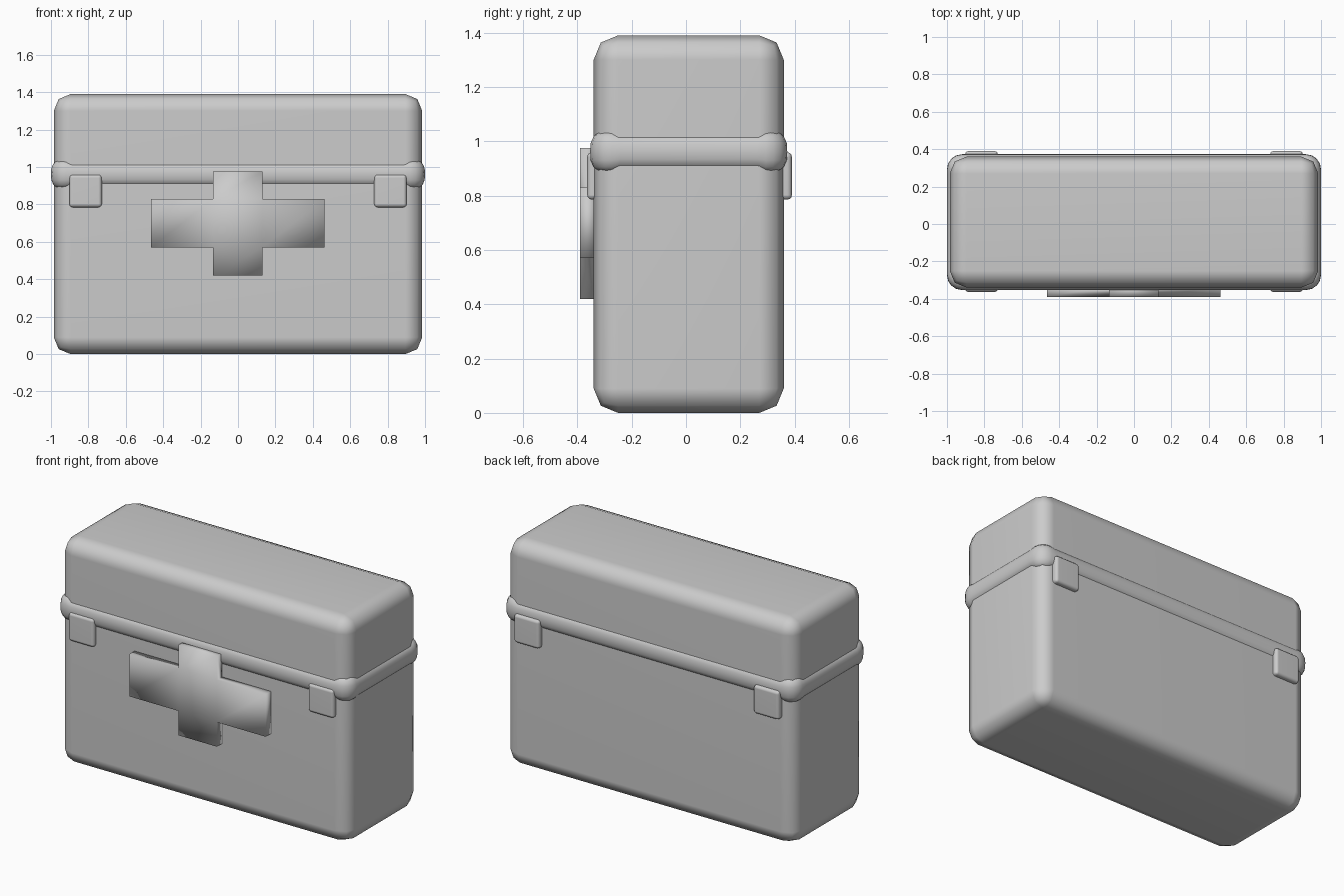
import bpy, bmesh, math

if "Cube" in bpy.data.objects:
    bpy.data.objects.remove(bpy.data.objects["Cube"])

grey = bpy.data.materials.new("light_grey")
grey.diffuse_color = (0.6, 0.6, 0.6, 1)
grey.use_nodes = True
grey.node_tree.nodes["Principled BSDF"].inputs["Base Color"].default_value = grey.diffuse_color


def finish(name, bm, smooth=True):
    bmesh.ops.recalc_face_normals(bm, faces=bm.faces)
    me = bpy.data.meshes.new(name)
    bm.to_mesh(me)
    bm.free()
    me.materials.append(grey)
    for p in me.polygons:
        p.use_smooth = smooth
    ob = bpy.data.objects.new(name, me)
    bpy.context.collection.objects.link(ob)
    return ob


def rounded_box(name, lo, hi, bevel, segments):
    bm = bmesh.new()
    bmesh.ops.create_cube(bm, size=1)
    for v in bm.verts:
        v.co = [(a + b) / 2 + c * (b - a) for a, b, c in zip(lo, hi, v.co)]
    bmesh.ops.bevel(bm, geom=bm.edges[:], offset=bevel, segments=segments,
                    profile=0.5, affect='EDGES')
    ob = finish(name, bm)
    mod = ob.modifiers.new("weighted_normals", 'WEIGHTED_NORMAL')
    mod.keep_sharp = True
    return ob


# Case body
rounded_box("case_body", (-0.985, -0.34, 0), (0.985, 0.36, 1.39), 0.09, 2)

# Four latches, front and back
for side, x in (("left", -0.815), ("right", 0.815)):
    for face, y0, y1 in (("front", -0.364, -0.31), ("back", 0.33, 0.39)):
        rounded_box(f"latch_{face}_{side}", (x - 0.087, y0, 0.785),
                    (x + 0.087, y1, 0.96), 0.018, 3)

# Rim band: rounded profile swept round the case, swelling at the corners
bm = bmesh.new()
HX, HY, CY, CZ, R = 1.0, 0.363, 0.01, 0.962, 0.08
path = []  # x, y, outward direction, swell
for k, (sx, sy) in enumerate(((1, 1), (-1, 1), (-1, -1), (1, -1))):
    cx, cy = sx * (HX - R), CY + sy * (HY - R)
    steps = [(0, 1.0, -0.03)] + [(i * 22.5, 1.13, 0) for i in range(5)] + [(90, 1.0, 0.03)]
    for ang, swell, slide in steps:
        a = math.radians(ang + 90 * k)
        dx, dy = math.cos(a), math.sin(a)
        path.append((cx + dx * R - dy * slide, cy + dy * R + dx * slide, dx, dy, swell))
# (inward depth, height) of the band's cross-section
half = [(0, 0.0), (0.002, 0.028), (0.013, 0.05), (0.032, 0.064), (0.06, 0.067)]
profile = [(d, -h) for d, h in reversed(half[1:])] + half
rings = [[bm.verts.new((x - dx * d, y - dy * d, CZ + h * s)) for d, h in profile]
         for x, y, dx, dy, s in path]
n = len(profile)
for i, ring in enumerate(rings):
    nxt = rings[(i + 1) % len(rings)]
    for j in range(n):
        bm.faces.new((ring[j], nxt[j], nxt[(j + 1) % n], ring[(j + 1) % n]))
finish("rim_band", bm)

# Raised cross on the front: five quads extruded into a plus
bm = bmesh.new()
xs, zs = (-0.465, -0.133, 0.13, 0.462), (0.42, 0.57, 0.83, 0.975)
grid = {}


def corner(i, k):
    if (i, k) not in grid:
        grid[i, k] = bm.verts.new((xs[i], -0.33, zs[k]))
    return grid[i, k]


for i, k in ((1, 1), (0, 1), (2, 1), (1, 0), (1, 2)):
    bm.faces.new((corner(i, k), corner(i + 1, k), corner(i + 1, k + 1), corner(i, k + 1)))
ext = bmesh.ops.extrude_face_region(bm, geom=bm.faces[:], use_keep_orig=True)
for v in ext["geom"]:
    if isinstance(v, bmesh.types.BMVert):
        v.co.y = -0.39
finish("front_cross", bm)
